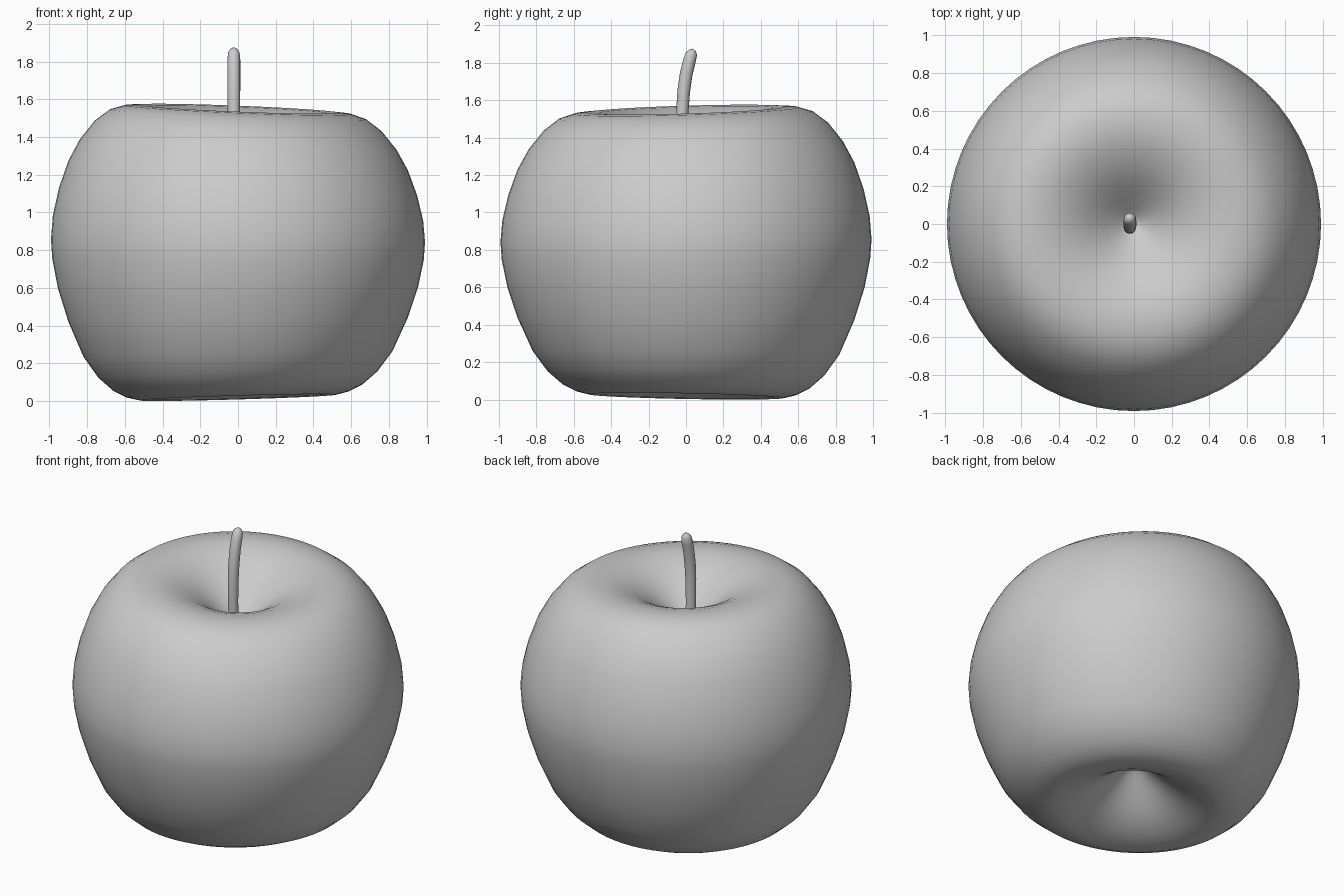
import bpy, bmesh
from math import sin, cos, pi, radians
from mathutils import Vector

cube = bpy.data.objects.get("Cube")
if cube:
    bpy.data.objects.remove(cube, do_unlink=True)

grey = bpy.data.materials.new("plain grey")
grey.use_nodes = True
tone = (0.6, 0.6, 0.6, 1)
grey.diffuse_color = tone
grey.node_tree.nodes["Principled BSDF"].inputs["Base Color"].default_value = tone


def loft(name, rings, angle):
    """Skin a list of closed rings, ending each side in a single point."""
    bm = bmesh.new()
    rows = [[bm.verts.new(p) for p in ring] for ring in rings]
    for low, high in zip(rows, rows[1:]):
        n = max(len(low), len(high))
        for i in range(n):
            j = (i + 1) % n
            if len(low) == 1:
                bm.faces.new((low[0], high[j], high[i]))
            elif len(high) == 1:
                bm.faces.new((low[i], low[j], high[0]))
            else:
                bm.faces.new((low[i], low[j], high[j], high[i]))
    bmesh.ops.recalc_face_normals(bm, faces=bm.faces)
    mesh = bpy.data.meshes.new(name)
    bm.to_mesh(mesh)
    bm.free()
    mesh.materials.append(grey)
    obj = bpy.data.objects.new(name, mesh)
    bpy.context.collection.objects.link(obj)
    bpy.ops.object.select_all(action="DESELECT")
    obj.select_set(True)
    bpy.context.view_layer.objects.active = obj
    bpy.ops.object.shade_smooth_by_angle(angle=radians(angle))
    return obj


# Fruit: lathed profile with a hollow at both ends and gently tilted rims
TOP, BASE, SIDES = 1.55, 0.018, 64
hollow = [(0, 0.29), (0.04, 0.27), (0.08, 0.24), (0.16, 0.17), (0.24, 0.105),
          (0.32, 0.055), (0.4, 0.022), (0.47, 0.004)]
side = [(0.52, BASE), (0.59, 0.035), (0.66, 0.07), (0.74, 0.14), (0.82, 0.25),
        (0.9, 0.43), (0.955, 0.6), (0.985, 0.75), (0.992, 0.85), (0.982, 0.97),
        (0.95, 1.11), (0.9, 1.25), (0.84, 1.36), (0.76, 1.46), (0.68, 1.52),
        (0.6, 1.545), (0.53, TOP)]
profile = ([(r, BASE + d) for r, d in hollow] + side
           + [(r, TOP - d) for r, d in reversed(hollow)])


def fruit_ring(r, z):
    t = min(max(z / TOP, 0), 1)
    tilt_x, tilt_y = 0.03 - 0.07 * t, -0.02 + 0.05 * t
    count = SIDES if r else 1
    ring = []
    for i in range(count):
        a = 2 * pi * i / count
        x, y = r * cos(a), r * sin(a)
        ring.append((x, y, z + tilt_x * x + tilt_y * y))
    return ring


loft("fruit_body", [fruit_ring(r, z) for r, z in profile], 180)

# Stem: round tube bending backwards, with a blunt tip
path = [(-0.01, 1.22, 0.03), (-0.02, 1.4, 0.031), (-0.019, 1.55, 0.033),
        (-0.012, 1.65, 0.034), (0.001, 1.74, 0.034), (0.018, 1.81, 0.034),
        (0.03, 1.85, 0.03), (0.034, 1.867, 0.018), (0.035, 1.876, 0)]
points = [Vector((-0.022, y, z)) for y, z, r in path]
rings = [[points[0]]]
for i, (y, z, r) in enumerate(path):
    along = (points[min(i + 1, len(path) - 1)] - points[max(i - 1, 0)]).normalized()
    across = Vector((1, 0, 0))
    back = along.cross(across)
    count = 16 if r else 1
    rings.append([points[i] + r * (across * cos(2 * pi * k / count)
                                   + back * sin(2 * pi * k / count))
                  for k in range(count)])
loft("stem", rings, 60)
